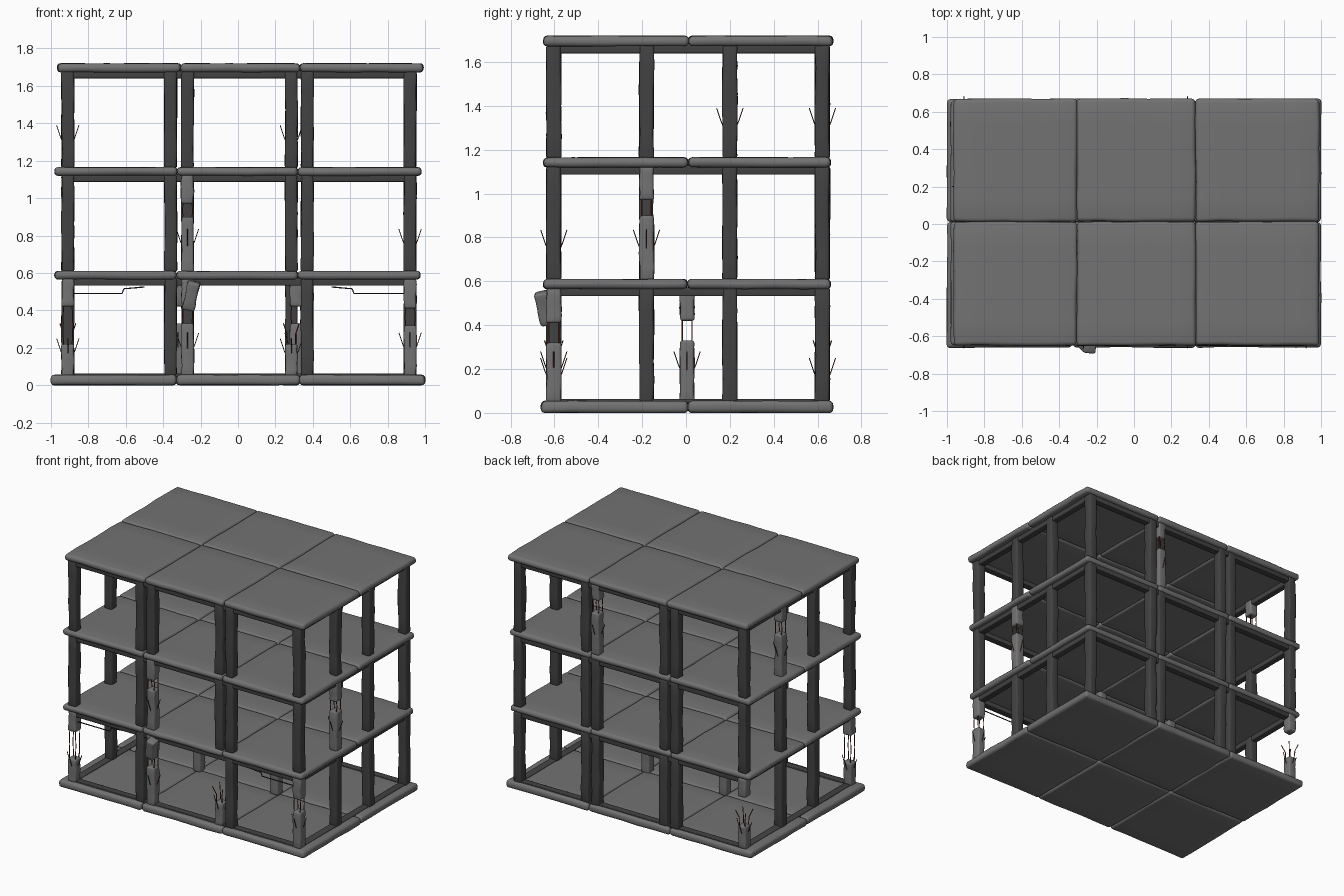
import bpy, bmesh, random
from mathutils import Vector, Matrix

random.seed(4)
if "Cube" in bpy.data.objects:
    bpy.data.objects.remove(bpy.data.objects["Cube"], do_unlink=True)


def material(name, color):
    m = bpy.data.materials.new(name)
    m.use_nodes = True
    m.diffuse_color = (*color, 1)
    m.node_tree.nodes["Principled BSDF"].inputs["Base Color"].default_value = (*color, 1)
    return m


CONCRETE = material("grey concrete", (0.17, 0.17, 0.17))
DARK = material("dark concrete", (0.055, 0.055, 0.055))
RUST = material("rusty steel", (0.16, 0.035, 0.015))
STEEL = material("dark steel", (0.04, 0.035, 0.035))


def block(name, lo, hi, mat, bevel, cuts=(0, 0, 0), wobble=0.0, tilt=0.0):
    """Worn box: cut along each axis, its vertices nudged, its edges rounded."""
    lo, hi = Vector(lo), Vector(hi)
    size, mid = hi - lo, (lo + hi) / 2
    bm = bmesh.new()
    bmesh.ops.create_cube(bm, size=1, matrix=Matrix.Diagonal((*size, 1)))
    for axis in range(3):
        normal = Vector([float(i == axis) for i in range(3)])
        for k in range(cuts[axis]):
            at = size[axis] * ((k + 1) / (cuts[axis] + 1) - 0.5)
            bmesh.ops.bisect_plane(bm, geom=bm.verts[:] + bm.edges[:] + bm.faces[:],
                                   plane_co=normal * at, plane_no=normal)
    for v in bm.verts:
        for axis in range(3):
            if axis != 2 or cuts[0]:
                amount = wobble if axis != 2 else wobble * 0.4
                v.co[axis] += random.uniform(-amount, amount)
    mesh = bpy.data.meshes.new(name)
    bm.to_mesh(mesh)
    bm.free()
    mesh.materials.append(mat)
    mesh.shade_smooth()
    ob = bpy.data.objects.new(name, mesh)
    ob.location = mid
    ob.rotation_euler = (tilt, tilt, 0)
    bpy.context.collection.objects.link(ob)
    mod = ob.modifiers.new("worn edges", "BEVEL")
    mod.width, mod.segments = bevel, 3
    mod.limit_method, mod.angle_limit = "ANGLE", 1.0
    return ob


def rod(name, points, mat, radius=0.003):
    curve = bpy.data.curves.new(name, "CURVE")
    curve.dimensions = "3D"
    curve.bevel_depth, curve.bevel_resolution = radius, 1
    curve.use_fill_caps = True
    spline = curve.splines.new("POLY")
    spline.points.add(len(points) - 1)
    for p, co in zip(spline.points, points):
        p.co = (*co, 1)
    curve.materials.append(mat)
    bpy.context.collection.objects.link(bpy.data.objects.new(name, curve))


# Floor slabs: three by two on each level
LEVELS = [  # bottom, top, x joints, y joints
    (0.0, 0.055, (-1, -0.33, 0.33, 1), (-0.66, 0.01, 0.67)),
    (0.565, 0.61, (-0.98, -0.33, 0.32, 0.975), (-0.65, 0.008, 0.66)),
    (1.12, 1.165, (-0.98, -0.325, 0.32, 0.98), (-0.65, 0.012, 0.66)),
    (1.673, 1.72, (-0.965, -0.305, 0.33, 0.99), (-0.65, 0.012, 0.67)),
]
for n, (z0, z1, xs, ys) in enumerate(LEVELS):
    for i in range(3):
        for j in range(2):
            block(f"floor_slab_{n}_{i}_{j}", (xs[i], ys[j], z0),
                  (xs[i + 1], ys[j + 1], z1), CONCRETE, 0.02, (4, 4, 0), 0.004)

# Edge beams under each slab, and a low kerb on the ground floor
COL_X = (-0.91, -0.36, -0.27, 0.285, 0.37, 0.92)
COL_Y = (-0.603, -0.18, 0.2, 0.622)
for n, (z0, z1, xs, ys) in enumerate(LEVELS):
    low, high = (z0 - 0.033, z0 + 0.008) if n else (z1 - 0.01, z1 + 0.008)
    for side, y in (("front", COL_Y[0]), ("back", COL_Y[-1])):
        block(f"{side}_beam_{n}", (COL_X[0], y - 0.025, low),
              (COL_X[-1], y + 0.025, high), DARK, 0.005)
    for side, x in (("right", COL_X[0]), ("left", COL_X[-1])):
        block(f"{side}_beam_{n}", (x - 0.025, COL_Y[0], low),
              (x + 0.025, COL_Y[-1], high), DARK, 0.005)

HALF = 0.033


def pillar(name, x, y, z0, z1, mat=DARK, tilt=0.0):
    return block(name, (x - HALF, y - HALF, z0), (x + HALF, y + HALF, z1),
                 mat, 0.012, (0, 0, 4), 0.004, tilt)


def broken_pillar(name, x, y, level, low, high, joined=True):
    """Stub below, remnant above, with bare bars between and hooked bars outside."""
    base, top = LEVELS[level][1] - 0.005, LEVELS[level + 1][0] + 0.005
    pillar(name + "_stub", x, y, base, low, CONCRETE)
    if high:
        pillar(name + "_remnant", x, y, high, top, CONCRETE)
    for sx in (-1, 1):
        for sy in (-1, 1):
            bx, by = x + sx * 0.022, y + sy * 0.022
            if joined:
                path = [(bx, by, low - 0.03), (bx + sx * 0.005, by, (low + high) / 2),
                        (bx, by, high + 0.03)]
            else:
                path = [(bx, by, low - 0.03), (bx, by, low + 0.05),
                        (bx + sx * 0.02, by + sy * 0.02, low + 0.11)]
            rod(name + "_bar", path, RUST)
    # Hooked bars bursting out of the stub sides
    for s in (-1, 1):
        z = min(low, base + 0.2) - 0.06
        for dx, dy in ((s, 0), (0, s)):
            path = [(x + dx * a, y + dy * a, z + dz)
                    for a, dz in ((0.028, 0), (0.04, 0.03), (0.06, 0.09))]
            rod(name + "_hook", path, STEEL if s < 0 else RUST, 0.0025)


# Broken pillars, keyed by column, row and storey
BROKEN = {
    (0, 0, 0): (0.22, 0.42, True),
    (5, 0, 0): (0.32, 0.41, True),
    (3, 0, 0): (0.22, None, False),
    (2, 0, 0): (0.33, 0.43, True),
    (0, 3, 0): (0.22, 0.43, False),
    (2, 0, 1): (0.9, 0.97, True),
    (5, 1, 1): (0.9, 0.97, True),
    (3, 3, 2): (1.47, 1.56, True),
    (0, 2, 2): (1.47, 1.56, True),
}

# Perimeter pillars on three storeys
for level in range(3):
    for i, x in enumerate(COL_X):
        for j, y in enumerate(COL_Y):
            if j in (1, 2) and i not in (0, 5):
                continue
            name = f"pillar_{level}_{i}_{j}"
            if (i, j, level) in BROKEN:
                broken_pillar("broken_" + name, x, y, level, *BROKEN[i, j, level])
            else:
                pillar(name, x, y, LEVELS[level][1] - 0.005, LEVELS[level + 1][0] + 0.005)

# Broken inner pillars on the ground storey
for side, x in (("right", -0.32), ("left", 0.31)):
    broken_pillar(f"inner_{side}_pillar", x, 0.005, 0, 0.33, 0.42)

# Loose chunk leaning off a front pillar
chunk = pillar("loose_chunk", -0.25, -0.645, 0.4, 0.555, CONCRETE, 0.22)

# Bent wires hanging below the front beam
for side, s in (("right", -1), ("left", 1)):
    rod(f"{side}_bent_wire", [(s * 0.89, COL_Y[0], 0.49), (s * 0.62, COL_Y[0], 0.49),
                              (s * 0.61, COL_Y[0], 0.515), (s * 0.5, COL_Y[0], 0.525)],
        STEEL, 0.004)
